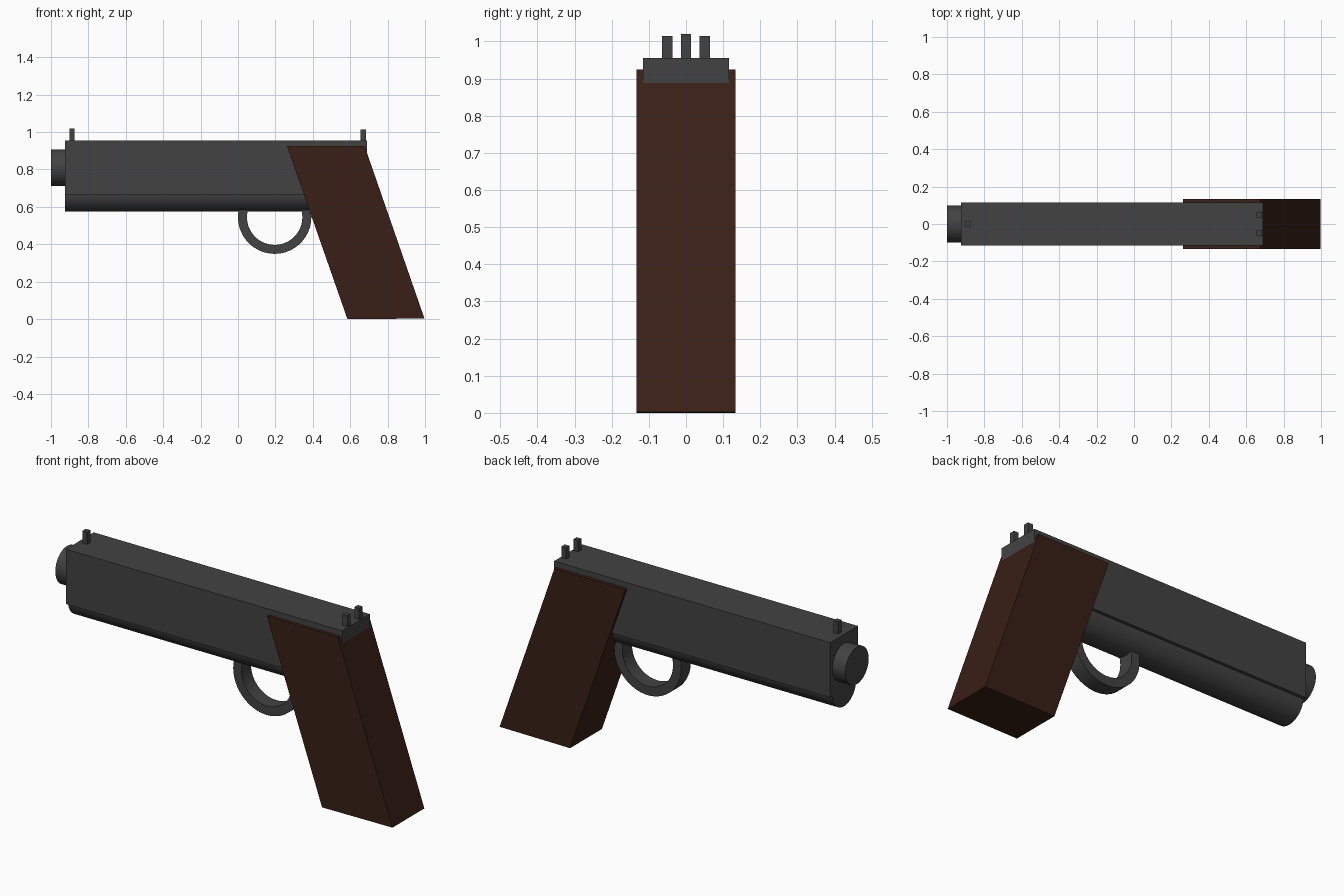
import bpy, bmesh, math
from mathutils import Matrix

if "Cube" in bpy.data.objects:
    bpy.data.objects.remove(bpy.data.objects["Cube"])


def material(name, color):
    m = bpy.data.materials.new(name)
    m.diffuse_color = (*color, 1)
    m.use_nodes = True
    m.node_tree.nodes["Principled BSDF"].inputs["Base Color"].default_value = m.diffuse_color
    return m


metal = material("dark_metal", (0.055, 0.055, 0.055))
wood = material("dark_wood", (0.04, 0.014, 0.008))


def make(name, bm, mat, smooth=False):
    bmesh.ops.recalc_face_normals(bm, faces=bm.faces)
    me = bpy.data.meshes.new(name)
    bm.to_mesh(me)
    bm.free()
    me.materials.append(mat)
    ob = bpy.data.objects.new(name, me)
    bpy.context.collection.objects.link(ob)
    if smooth:
        bpy.ops.object.select_all(action='DESELECT')
        ob.select_set(True)
        bpy.context.view_layer.objects.active = ob
        bpy.ops.object.shade_smooth_by_angle(angle=math.radians(30))
    return ob


def prism(name, profile, y0, y1, mat):
    """Extrude an xz profile from y0 to y1."""
    bm = bmesh.new()
    face = bm.faces.new([bm.verts.new((x, y0, z)) for x, z in profile])
    ext = bmesh.ops.extrude_face_region(bm, geom=[face])
    verts = [g for g in ext["geom"] if isinstance(g, bmesh.types.BMVert)]
    bmesh.ops.translate(bm, verts=verts, vec=(0, y1 - y0, 0))
    return make(name, bm, mat)


def box(name, x0, x1, y0, y1, z0, z1, mat):
    return prism(name, [(x0, z0), (x1, z0), (x1, z1), (x0, z1)], y0, y1, mat)


def rod(name, x0, x1, z, r):
    """Cylinder lying along x."""
    bm = bmesh.new()
    mat = Matrix.Translation(((x0 + x1) / 2, 0, z)) @ Matrix.Rotation(math.pi / 2, 4, 'Y')
    bmesh.ops.create_cone(bm, cap_ends=True, segments=48, radius1=r, radius2=r,
                          depth=x1 - x0, matrix=mat)
    return make(name, bm, metal, True)


# Slide, barrel and the tube under the slide
box("slide", -0.925, 0.69, -0.116, 0.116, 0.665, 0.955, metal)
rod("barrel", -1.0, -0.80, 0.81, 0.098)
rod("under_barrel_tube", -0.925, 0.55, 0.675, 0.1)

# Slanted grip
prism("grip", [(0.585, 0.0), (0.997, 0.003), (0.677, 0.925), (0.262, 0.925)],
      -0.133, 0.133, wood)

# Trigger guard: rectangular section spun around the y axis
bm = bmesh.new()
cx, cz, w = 0.196, 0.545, 0.04
sec = [bm.verts.new((cx + r, y, cz)) for r, y in
       [(0.148, -w), (0.196, -w), (0.196, w), (0.148, w)]]
edges = [bm.edges.new((sec[i], sec[(i + 1) % 4])) for i in range(4)]
bmesh.ops.spin(bm, geom=sec + edges, cent=(cx, 0, cz), axis=(0, 1, 0),
               angle=2 * math.pi, steps=64)
bmesh.ops.remove_doubles(bm, verts=bm.verts, dist=1e-4)
make("trigger_guard", bm, metal, True)

# Sights
box("front_sight", -0.9, -0.874, -0.014, 0.014, 0.94, 1.02, metal)
for side, y in (("right", -0.05), ("left", 0.05)):
    box("rear_sight_" + side, 0.656, 0.684, y - 0.014, y + 0.014, 0.94, 1.014, metal)
